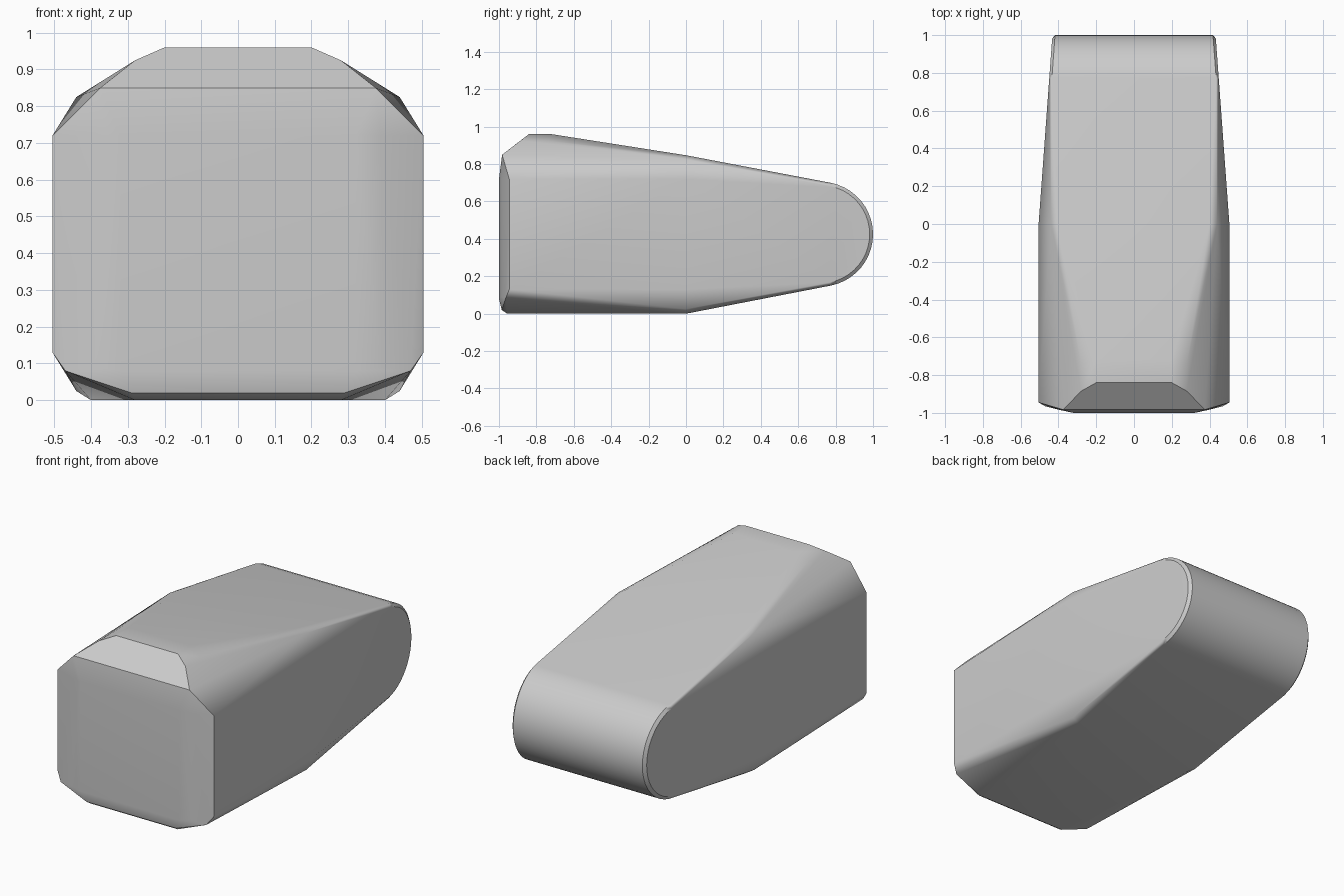
import bpy
import bmesh
from math import sin, cos, radians

default = bpy.data.objects.get("Cube")
if default:
    bpy.data.objects.remove(default, do_unlink=True)

grey = bpy.data.materials.new("light grey")
grey.use_nodes = True
colour = (0.6, 0.6, 0.6, 1)
grey.diffuse_color = colour
grey.node_tree.nodes["Principled BSDF"].inputs["Base Color"].default_value = colour

# Corner points on the left half of the convex shell
corners = [
    # front panel, slightly bulged
    (0.32, -1.0, 0.72), (0.32, -1.0, 0.08),
    (0.375, -0.983, 0.85), (0.39, -0.985, 0.72), (0.39, -0.985, 0.09),
    # slanted plate above the front panel
    (0.28, -0.885, 0.925), (0.2, -0.84, 0.96),
    # flat crown
    (0.2, -0.72, 0.96), (0.28, -0.74, 0.925),
    # front side edge and lower corner
    (0.505, -0.945, 0.72), (0.505, -0.945, 0.13),
    (0.47, -0.965, 0.08), (0.28, -0.955, 0.0), (0.29, -0.985, 0.02),
    # widest section, halfway back
    (0.40, 0.0, 0.847), (0.44, 0.0, 0.825), (0.505, 0.0, 0.72),
    (0.505, 0.0, 0.13), (0.44, 0.0, 0.025), (0.40, 0.0, 0.0),
]

# Rounded tail: outer arc, with a slightly smaller arc on each side wall
STEPS = 20
for i in range(STEPS + 1):
    a = radians(-79 + 158 * i / STEPS)
    for radius, inset in ((0.28, 0.014), (0.262, 0.0)):
        y = 0.72 + radius * cos(a)
        z = 0.425 + radius * sin(a)
        corners.append((0.505 - 0.073 * y - inset, y, z))

# Mirror the points and wrap them in one shell
bm = bmesh.new()
for x, y, z in corners:
    for side in (-1, 1):
        bm.verts.new((side * x, y, z))
hull = bmesh.ops.convex_hull(bm, input=bm.verts[:])
loose = [v for v in bm.verts if not v.link_faces]
bmesh.ops.delete(bm, geom=loose, context='VERTS')
bmesh.ops.dissolve_limit(bm, angle_limit=radians(1.5), verts=bm.verts[:], edges=bm.edges[:])
bmesh.ops.recalc_face_normals(bm, faces=bm.faces[:])

mesh = bpy.data.meshes.new("body_shell")
bm.to_mesh(mesh)
bm.free()
mesh.materials.append(grey)
body = bpy.data.objects.new("body_shell", mesh)
bpy.context.collection.objects.link(body)

# Smooth the soft edges and keep the large panels flat
bpy.ops.object.select_all(action='DESELECT')
body.select_set(True)
bpy.context.view_layer.objects.active = body
bpy.ops.object.shade_smooth_by_angle(angle=radians(35))
weighted = body.modifiers.new("flat panels", 'WEIGHTED_NORMAL')
weighted.keep_sharp = True
